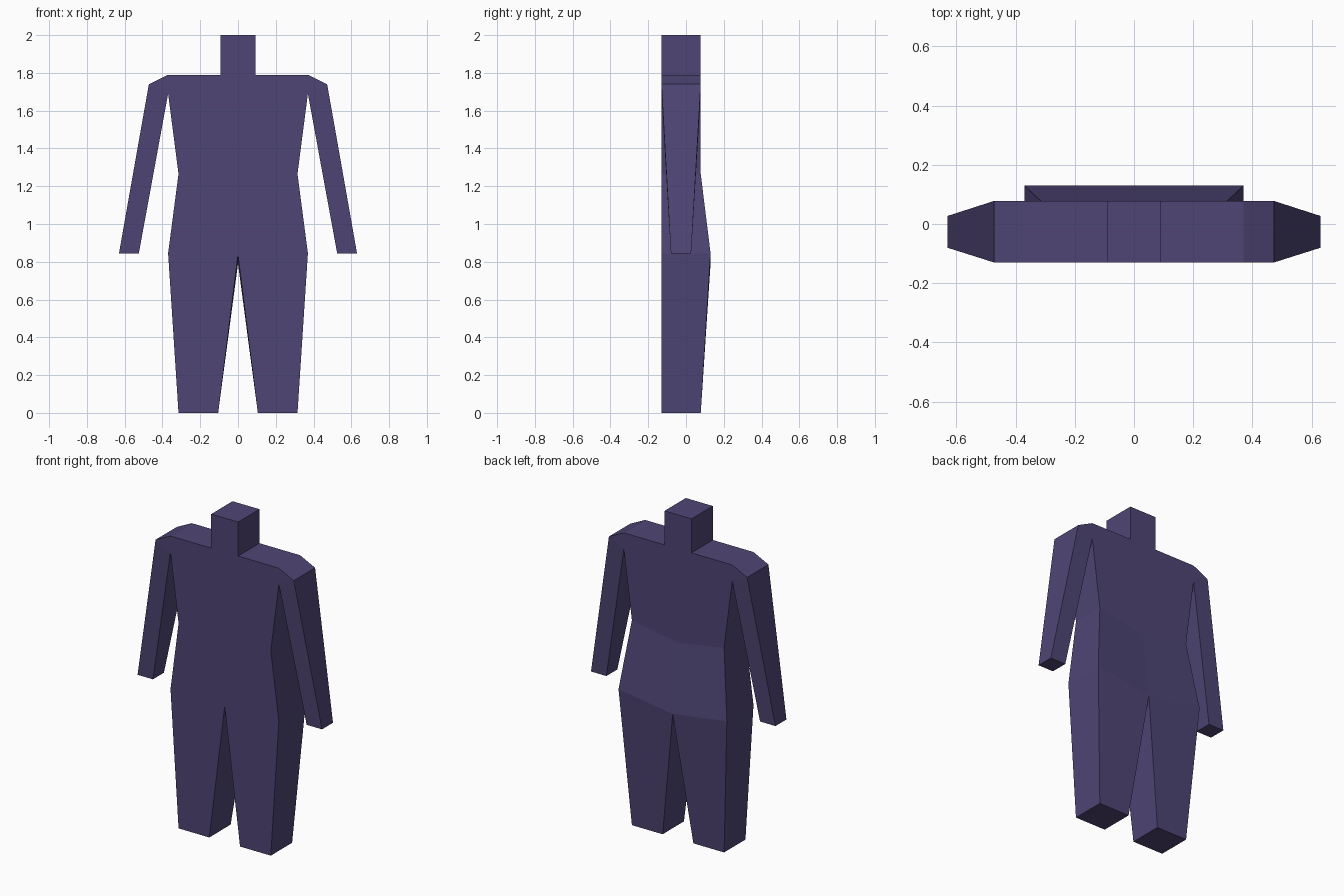
import bpy, bmesh

if "Cube" in bpy.data.objects:
    bpy.data.objects.remove(bpy.data.objects["Cube"])

F, B = -0.13, 0.078   # usual front and back depth

# Right-half outline: name -> x, z, front y, back y, (back z where it differs)
P = {
    "neck_top_mid": (0, 2.0, F, B), "neck_top": (0.092, 2.0, F, B),
    "neck_mid": (0, 1.79, F, B), "neck": (0.092, 1.79, F, B),
    "shoulder": (0.37, 1.79, F, B), "arm_top": (0.472, 1.74, F, B),
    "hand_out": (0.63, 0.845, -0.08, 0.027), "hand_in": (0.525, 0.845, -0.08, 0.027),
    "armpit": (0.37, 1.69, F, B), "waist": (0.315, 1.265, F, B),
    "waist_mid": (0, 1.265, F, B, 1.21), "hip": (0.37, 0.845, F, 0.13),
    "crotch": (0, 0.837, F, 0.13, 0.79),
    "foot_out": (0.315, 0, F, B), "foot_in": (0.105, 0, F, B),
}
# Panels repeated on front and back
PANELS = [
    "neck_top_mid neck_top neck neck_mid",
    "neck_mid neck shoulder armpit waist waist_mid",
    "waist_mid waist hip crotch",
    "crotch hip foot_out foot_in",
    "shoulder arm_top armpit",
    "armpit arm_top hand_out hand_in",
]
# Outer rim joining front to back
RIM = ("neck_top_mid neck_top neck shoulder arm_top hand_out hand_in armpit "
       "waist hip foot_out foot_in crotch").split()

bm = bmesh.new()
front, back = {}, {}
for name, p in P.items():
    front[name] = bm.verts.new((p[0], p[2], p[1]))
    back[name] = bm.verts.new((p[0], p[3], p[4] if len(p) > 4 else p[1]))
for panel in PANELS:
    names = panel.split()
    bm.faces.new([front[n] for n in reversed(names)])
    bm.faces.new([back[n] for n in names])
for a, b in zip(RIM, RIM[1:]):
    bm.faces.new([front[a], front[b], back[b], back[a]])
bmesh.ops.recalc_face_normals(bm, faces=bm.faces)

# Mirror the half to the left side and weld the centre seam
geom = bm.verts[:] + bm.edges[:] + bm.faces[:]
bmesh.ops.mirror(bm, geom=geom, axis='X', merge_dist=0.001)
bmesh.ops.remove_doubles(bm, verts=bm.verts, dist=0.0005)
bmesh.ops.recalc_face_normals(bm, faces=bm.faces)

mesh = bpy.data.meshes.new("body")
bm.to_mesh(mesh)
bm.free()

# Single purple colour
purple = bpy.data.materials.new("dusky purple")
purple.diffuse_color = (0.078, 0.060, 0.178, 1)
purple.use_nodes = True
purple.node_tree.nodes["Principled BSDF"].inputs["Base Color"].default_value = purple.diffuse_color
mesh.materials.append(purple)
body = bpy.data.objects.new("body", mesh)
bpy.context.collection.objects.link(body)
